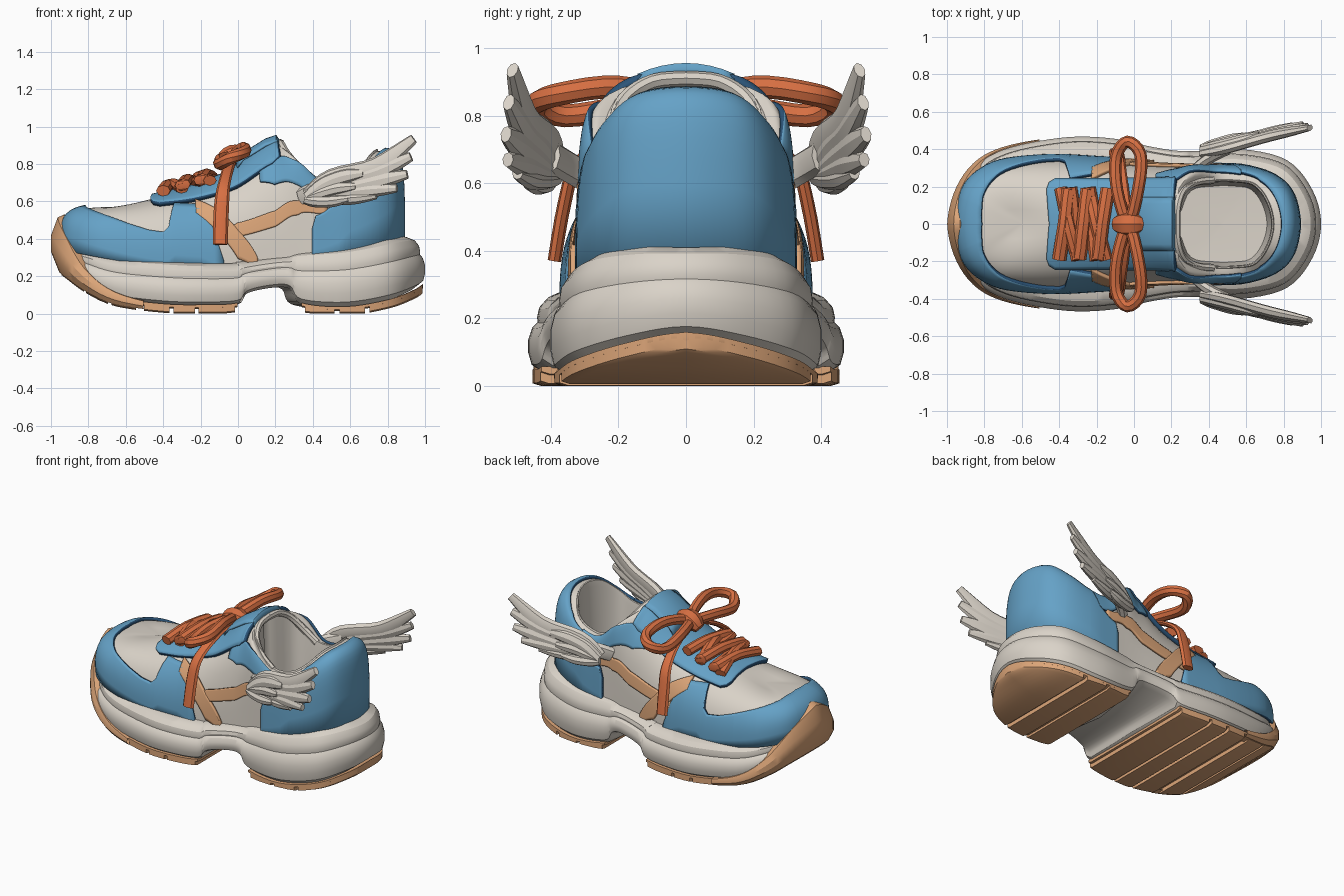
import bpy, bmesh, math
from mathutils import Vector

cube = bpy.data.objects.get("Cube")
if cube:
    bpy.data.objects.remove(cube, do_unlink=True)


def material(name, rgb):
    m = bpy.data.materials.new(name)
    m.use_nodes = True
    m.diffuse_color = (*rgb, 1)
    m.node_tree.nodes["Principled BSDF"].inputs["Base Color"].default_value = (*rgb, 1)
    return m


WHITE = material("warm white", (.70, .65, .58))
BLUE = material("sky blue", (.13, .36, .57))
NAVY = material("navy edge", (.025, .09, .19))
TAN = material("tan", (.72, .38, .19))
ORANGE = material("lace orange", (.68, .16, .055))


def make(name, verts, faces, mats, solid, mirror=True, thick=0):
    me = bpy.data.meshes.new(name)
    me.from_pydata([tuple(v) for v in verts], [], faces)
    if solid:
        bm = bmesh.new()
        bm.from_mesh(me)
        bmesh.ops.recalc_face_normals(bm, faces=bm.faces)
        bm.to_mesh(me)
        bm.free()
    for m in mats:
        me.materials.append(m)
    ob = bpy.data.objects.new(name, me)
    bpy.context.collection.objects.link(ob)
    bpy.ops.object.select_all(action='DESELECT')
    ob.select_set(True)
    bpy.context.view_layer.objects.active = ob
    bpy.ops.object.shade_smooth_by_angle(angle=math.radians(28))
    if mirror:
        mod = ob.modifiers.new("mirror", 'MIRROR')
        mod.use_axis = (False, True, False)
        mod.merge_threshold = .002
    if thick:
        mod = ob.modifiers.new("thickness", 'SOLIDIFY')
        mod.thickness, mod.offset = thick, 1
        mod.material_offset_rim = len(mats) - 1


def grid(name, rows, mats, closed=False, loop=False, **kw):
    """Skin equal-length rows of points; caps the ends when the rows are rings."""
    n = len(rows[0])
    faces = []
    for i in range(len(rows) - 1):
        for j in range(n if closed else n - 1):
            k = (j + 1) % n
            faces.append((i * n + j, (i + 1) * n + j, (i + 1) * n + k, i * n + k))
    if closed and not loop:
        faces += [tuple(range(n)), tuple(range((len(rows) - 1) * n, len(rows) * n))]
    make(name, [p for r in rows for p in r], faces, mats, closed, **kw)


def spline(pts, u, ends=None):
    """Smooth curve through pts at fractional index u."""
    a, b = ends or (pts[0], pts[-1])
    p = [a, *pts, b]
    i = max(0, min(int(u), len(pts) - 2))
    t = u - i
    return [.5 * (2 * q + (r - o) * t + (2 * o - 5 * q + 4 * r - s) * t ** 2
                  + (3 * q - o - 3 * r + s) * t ** 3)
            for o, q, r, s in zip(*p[i:i + 4])]


def flip(c, *slots):
    return [-v if i in slots else v for i, v in enumerate(c)]


def span(a, b, n):
    return [a + (b - a) * i / n for i in range(n + 1)]


# Upper: columns run from toe centre around the side to heel centre
# base x, base y, top x, top y, top z, squareness
UPPER = [(-.94, 0, -.62, 0, .57, 4), (-.92, .145, -.61, 0, .57, 4), (-.865, .24, -.59, 0, .57, 3.7),
         (-.75, .315, -.56, 0, .58, 3.2), (-.6, .345, -.5, 0, .6, 2.8), (-.4, .355, -.4, 0, .63, 2.6),
         (-.2, .345, -.22, 0, .67, 2.6), (0, .33, -.02, 0, .76, 2.6), (.2, .315, .17, 0, .9, 3),
         (.32, .31, .27, .2, .85, 4), (.45, .31, .42, .235, .71, 4), (.6, .3, .55, .235, .71, 4),
         (.75, .25, .65, .215, .77, 4.5), (.84, .16, .72, .125, .85, 5), (.875, 0, .75, 0, .87, 5)]
LAST = len(UPPER) - 1


def upper(u, v):
    bx, by, tx, ty, tz, n = spline(UPPER, u, (flip(UPPER[1], 1, 3), flip(UPPER[-2], 1, 3)))
    ty, bz, a = max(ty, 0), .23 + .13 * bx * bx, v * math.pi / 2
    c, s = max(math.cos(a), 0) ** (2 / n), math.sin(a) ** (2 / n)
    return (tx + (bx - tx) * c, max(0, ty + (by - ty) * c), bz + (tz - bz) * s)


grid("upper_shell", [[upper(u, v) for u in span(0, LAST, 56)] for v in span(0, 1, 14)], [WHITE])


def panel(name, strip, mats, thick=.016):
    """Plate following the upper; strip holds (column, lower, upper) stations."""
    us = sorted({round(u, 3) for u in span(strip[0][0], strip[-1][0], 28)} | {s[0] for s in strip})
    cols = []
    for u in us:
        for s, e in zip(strip, strip[1:]):
            if s[0] <= u <= e[0]:
                t = (u - s[0]) / (e[0] - s[0])
                lo, hi = (s[k] + (e[k] - s[k]) * t for k in (1, 2))
        cols.append([upper(u, v) for v in span(lo, hi, 9)])
    grid(name, list(zip(*cols)), mats, thick=thick)


panel("toe_panel", [(0, 0, .77), (1, 0, .73), (2, 0, .62), (3, 0, .47), (4, 0, .34), (4.6, 0, .27),
                    (5, 0, .25), (5.15, 0, .3), (5.25, 0, .48), (5.32, 0, .6), (6, 0, .52),
                    (6.3, 0, .28), (6.6, 0, .03)], [BLUE, NAVY], .02)
panel("lace_panel", [(4.6, .74, 1), (4.7, .66, 1), (4.9, .61, 1), (6, .6, 1), (7, .57, 1), (8, .56, 1),
                     (8.3, .62, .9)], [BLUE, NAVY], .026)
panel("collar_panel", [(7.6, .47, .56), (8, .38, .6), (9, .36, .7), (10, .38, .85),
                       (11, .38, .9)], [BLUE, NAVY])
panel("heel_panel", [(9.6, 0, .1), (9.75, 0, .2), (10.1, 0, .27), (10.6, 0, .42), (11, 0, .85),
                     (12, 0, .97), (14, 0, .97)], [BLUE, NAVY], .018)
panel("long_strap", [(6, .14, .2), (7, .16, .25), (8, .13, .21), (9, .14, .23), (10.2, .27, .4)], [TAN])
panel("cross_strap", [(5.9, .42, .6), (6.5, .2, .4), (7, .04, .2), (7.5, 0, .03)], [TAN], .02)

# Padded lining of the foot opening
lining = []
for shrink, z in ((1, 0), (.985, .012), (.96, .008), (.94, -.03), (.9, .52), (.86, .41), (0, .4)):
    row = []
    for u in span(8, LAST, 28):
        x, y, top = upper(u, 1)
        row.append((.47 + (x - .47) * shrink, y * shrink, z if z > .3 else top + z))
    lining.append(row)
grid("lining", lining, [WHITE])

# Midsole: x, half width, underside, top edge
SOLE = [(-.96, 0, .25, .36), (-.92, .19, .22, .35), (-.82, .33, .15, .33), (-.66, .41, .08, .3),
        (-.4, .46, .045, .28), (-.2, .465, .04, .27), (0, .44, .05, .27), (.06, .42, .11, .28),
        (.2, .395, .14, .3), (.28, .39, .13, .31), (.34, .39, .05, .33), (.58, .4, .03, .35),
        (.82, .34, .07, .39), (.955, .18, .12, .41), (1, 0, .15, .41)]


def sole(u, inset=0):
    ends = (flip(SOLE[1], 1), flip(SOLE[-2], 1))
    x, y, lo, hi = spline(SOLE, u, ends)
    a, b = (spline(SOLE, min(max(u + d, 0), LAST), ends) for d in (-.03, .03))
    t = Vector((b[0] - a[0], b[1] - a[1], 0)).normalized()
    if u in (0, LAST):
        t = Vector((0, 1 if u == 0 else -1, 0))
    return x + t.y * inset, max(0, y - t.x * inset), lo, hi


rows = []
for inset, f in ((None, 0), (.045, 0), (.01, .1), (0, .25), (0, .42), (.012, .57), (.028, .64),
                 (.026, .7), (.032, .82), (.055, .93), (.1, 1), (None, .97)):
    row = []
    for u in span(0, LAST, 70):
        x, y, lo, hi = sole(u, inset or 0)
        flat = inset is None
        row.append((x * .84 if flat else x, 0 if flat else y, lo + (hi - lo) * f))
    rows.append(row)
grid("midsole", rows, [WHITE])


# Outsole sheets and tread bars
def tread(name, a, b, drop):
    rings = []
    for u in span(a, b, max(3, int((b - a) * 5))):
        x, y, lo, _ = sole(u, .012)
        z = max(0, lo - drop)
        rings.append([(x, 0, lo + .01), (x, y, lo + .008), (x, y, z + .008),
                      (x, max(0, y - .025), z), (x, 0, z)])
    grid(name, rings, [TAN], closed=True)


tread("front_outsole", 0, 6, .015)
tread("heel_outsole", 10, LAST, .015)
for i, (a, b) in enumerate(((.3, 1.9), (2, 2.8), (2.9, 3.45), (3.6, 4.15), (4.25, 4.85), (4.95, 5.9),
                            (10.1, 10.75), (10.85, 11.4), (11.5, 13.9))):
    tread(f"tread_bar_{i + 1}", a, b, .04)

# Toe bumper curling up from the outsole, thinning towards the sides
rows = []
for inset, f in ((.06, 0), (.005, 0), (-.035, .35), (-.035, .65), (.0, .95), (.03, 1), (.1, .95)):
    row = []
    for u in span(0, 3.6, 18):
        x, y, lo, _ = sole(u, inset if inset > 0 else inset * (1 - u / 4) - .004)
        top = spline([(.53,), (.43,), (.25,), (.12,), (.05,)], u)[0]
        row.append((x, y, lo - .03 + (top - lo + .03) * f))
    rows.append(row)
grid("toe_bumper", rows, [TAN])


def tube(name, pts, ra, rb, mat, ref, taper=None, loop=False, mirror=True, sides=8):
    """Flattened tube; ra is the radius along ref, rb the radius across it."""
    n = len(pts) - 1
    steps = n * 4
    ends = (pts[-2], pts[1]) if loop else None
    path = [Vector(spline(pts, u, ends)) for u in span(0, n, steps)]
    rings = []
    for i, p in enumerate(path):
        t = (path[min(i + 1, steps)] - path[max(i - 1, 0)]).normalized()
        if loop and i in (0, steps):
            t = (path[1] - path[-2]).normalized()
        a = Vector(ref)
        a = (a - t * a.dot(t)).normalized()
        b = t.cross(a)
        k = spline([(w,) for w in taper], i / steps * (len(taper) - 1))[0] if taper else 1
        rings.append([p + a * (ra * k * math.cos(q)) + b * (rb * k * math.sin(q))
                      for q in (2 * math.pi * j / sides for j in range(sides))])
    grid(name, rings, [mat], closed=True, loop=loop, mirror=mirror)


# Tongue with its padded rim
grid("tongue", [[(x, y, z - y * y * 1.6) for y in span(0, .14, 4)]
                for x, z in ((0, .81), (.03, .85), (.15, .925), (.2, .945), (.215, .92))],
     [BLUE], thick=.012)
tube("tongue_rim", [(.225, 0, .91), (.23, .1, .9), (.26, .18, .85), (.33, .225, .77), (.42, .235, .7)],
     .025, .022, WHITE, (1, 0, 1))

# Laces: serpentine with crossing bars, bow loops, tails and knot
zig = []
for x in (-.37, -.27, -.17):
    for side in (-1, 0, 1):
        px = x + .03 * side
        zig.append((px, .19 * side, .71 + .28 * (px + .3) - .025 * abs(side)))
tube("zigzag_lace", zig, .03, .038, ORANGE, (0, 0, 1), mirror=False)
for i, x in enumerate((-.35, -.2)):
    tube(f"cross_lace_{i + 1}", [(x + dx, y, z + .28 * (x + dx + .3)) for dx, y, z in
                                 ((-.04, .19, .67), (0, 0, .71), (.05, -.19, .67))],
         .028, .036, ORANGE, (0, 0, 1), mirror=False)
tube("bow_loop", [(-.03, .01, .84), (-.09, .18, .825), (-.095, .36, .8), (-.035, .44, .835),
                  (.035, .37, .865), (.025, .2, .885), (-.03, .01, .84)],
     .034, .033, ORANGE, (0, 0, 1), loop=True)
tube("lace_tail", [(-.04, .03, .82), (-.06, .2, .75), (-.08, .32, .66), (-.09, .36, .54), (-.095, .39, .37)],
     .02, .04, ORANGE, (0, 1, 1), taper=(.8, .8, 1, 1))
tube("bow_knot", [(-.1, 0, .8), (-.03, 0, .845), (.05, 0, .845)], .055, .065, ORANGE, (0, 0, 1),
     taper=(.6, 1, 1, .6), mirror=False)

# Wings: overlapping feathers in a slanted plane; x-z path, radius, outward shift
FEATHERS = [((.37, .63), (.5, .725), (.74, .79), (.94, .935), .05, 0),
            ((.4, .63), (.58, .71), (.75, .76), (.925, .84), .048, 0),
            ((.4, .62), (.58, .67), (.75, .71), (.905, .745), .045, 0),
            ((.4, .62), (.55, .64), (.7, .66), (.85, .67), .04, 0),
            ((.38, .62), (.48, .615), (.6, .615), (.74, .63), .034, 0),
            ((.37, .62), (.46, .69), (.56, .73), (.67, .75), .042, .02),
            ((.37, .62), (.46, .65), (.54, .67), (.63, .68), .036, .02),
            ((.36, .61), (.42, .6), (.5, .6), (.59, .615), .032, .02)]
for i, (*path, r, out) in enumerate(FEATHERS):
    tube(f"wing_feather_{i + 1}", [(x, .355 + .32 * (x - .35) + .16 * (.75 - z) + out, z) for x, z in path],
         .03, r, WHITE, (-.33, 1, .15), taper=(.8, 1, 1, .95, .55))
tube("wing_root", [(.34, .3, .62), (.4, .35, .65), (.5, .4, .68)], .03, .05, WHITE, (-.33, 1, 0))
